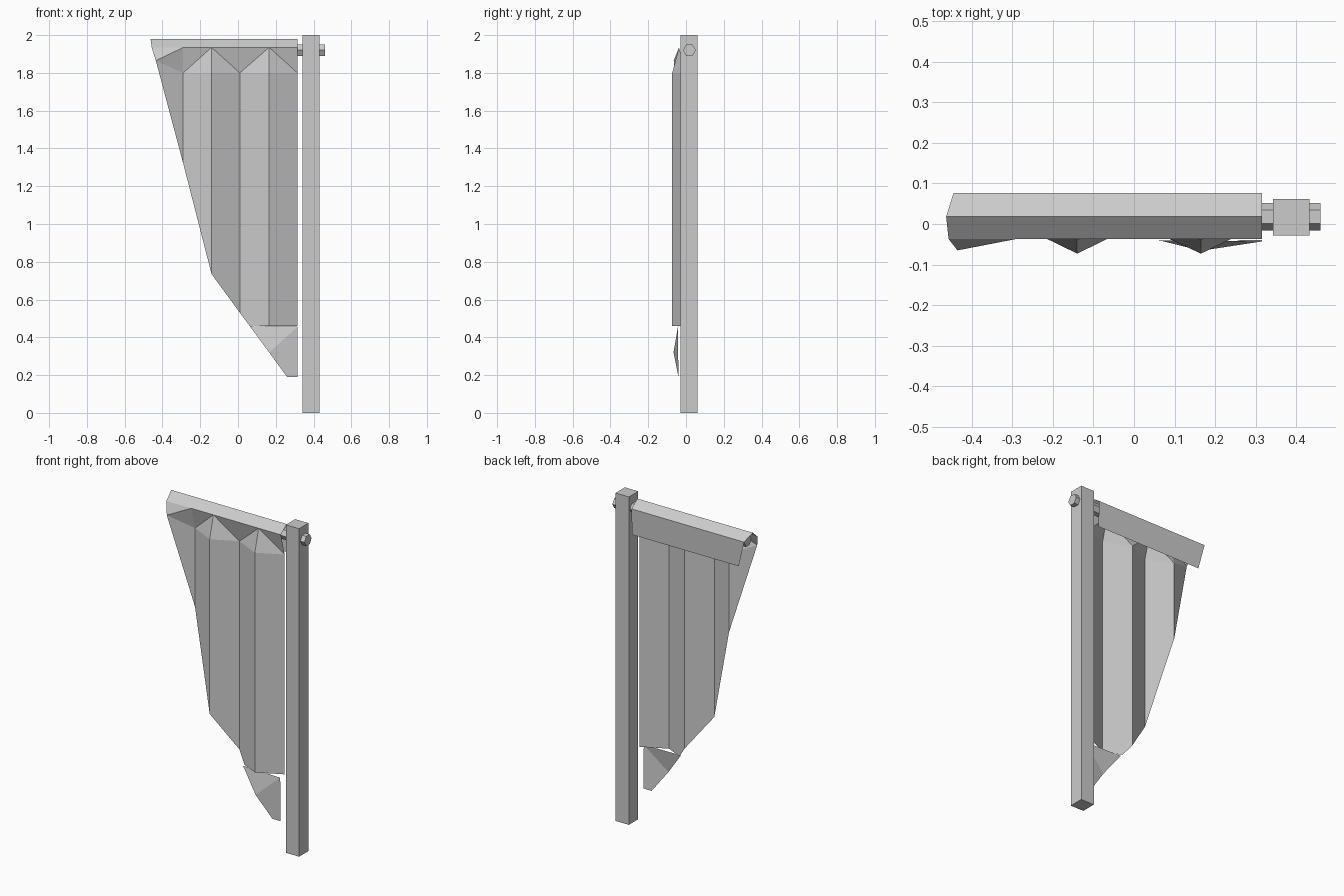
import bpy
import bmesh
import math

cube = bpy.data.objects.get("Cube")
if cube:
    bpy.data.objects.remove(cube, do_unlink=True)

grey = bpy.data.materials.new("plain_grey")
grey.use_nodes = True
grey.diffuse_color = (0.6, 0.6, 0.6, 1)
grey.node_tree.nodes["Principled BSDF"].inputs["Base Color"].default_value = (0.6, 0.6, 0.6, 1)


def sheet(name, points, faces):
    """Cloth panel from named corner points, faces wound to look outward."""
    bm = bmesh.new()
    verts = {key: bm.verts.new(co) for key, co in points.items()}
    for face in faces:
        bm.faces.new([verts[key] for key in face.split()])
    mesh = bpy.data.meshes.new(name)
    bm.to_mesh(mesh)
    bm.free()
    obj = bpy.data.objects.new(name, mesh)
    bpy.context.collection.objects.link(obj)
    mesh.materials.append(grey)
    return obj


# Square upright post
bpy.ops.mesh.primitive_cube_add(size=1, location=(0.387, 0.017, 1))
post = bpy.context.object
post.name = "post"
post.scale = (0.09, 0.09, 2)
post.data.materials.append(grey)

# Six-sided rod through the post, flat on top
bpy.ops.mesh.primitive_cylinder_add(vertices=6, radius=0.034, depth=0.89,
                                    location=(0.015, 0.018, 1.92),
                                    rotation=(0, math.pi / 2, 0))
rod = bpy.context.object
rod.name = "rod"
rod.data.materials.append(grey)

# Cloth folded over the rod: front rim, ridge, back shoulder, back hem
RIGHT = 0.315
fold = [(-0.457, -0.037, 1.935), (-0.463, 0.018, 1.98),
        (-0.445, 0.076, 1.94), (-0.405, 0.07, 1.78)]
points = {}
for i, (x, y, z) in enumerate(fold):
    points[f"l{i}"] = (x, y, z)
    points[f"r{i}"] = (RIGHT, y, z)
sheet("top_fold", points, [f"l{i} r{i} r{i + 1} l{i + 1}" for i in range(3)])

# Hanging cloth with pleats: peaks come forward, valleys go back
RIM, PEAK, VALLEY = -0.037, -0.073, 0.0
TOP, GATHER, HEM = 1.935, 1.8, 0.46
pleats = {
    # straight rim
    "rim_a": (-0.457, RIM, TOP), "rim_b": (-0.29, RIM, TOP),
    "rim_c": (-0.14, RIM, TOP), "rim_d": (0.165, RIM, TOP),
    "rim_e": (RIGHT, RIM, TOP),
    # gathered line
    "side": (-0.435, -0.065, 1.865),
    "v1": (-0.29, VALLEY, GATHER), "p1": (-0.14, PEAK, GATHER),
    "v2": (0.01, VALLEY, GATHER), "p2": (0.165, PEAK, GATHER),
    "v3": (RIGHT, VALLEY, GATHER),
    # slanting lower edge
    "v1_low": (-0.29, VALLEY, 1.32), "p1_low": (-0.14, PEAK, 0.735),
    "v2_low": (0.01, VALLEY, 0.53), "corner": (0.062, -0.025, HEM),
    "p2_low": (0.165, PEAK, HEM), "v3_low": (RIGHT, VALLEY, HEM),
}
sheet("pleated_cloth", pleats, [
    "rim_a side rim_b", "side v1 rim_b", "rim_b v1 rim_c",
    "rim_c v1 p1", "rim_c p1 v2", "rim_c v2 rim_d",
    "rim_d v2 p2", "rim_d p2 v3", "rim_d v3 rim_e",
    "side v1_low v1", "v1 v1_low p1_low p1", "p1 p1_low v2_low v2",
    "v2 v2_low corner p2_low p2", "p2 p2_low v3_low v3",
])

# Folded tail below the hem
tail = {
    "left": (0.062, -0.04, HEM), "right": (RIGHT, -0.043, 0.456),
    "bulge": (0.165, -0.066, 0.32),
    "tip": (0.26, -0.04, 0.19), "tip_right": (RIGHT, -0.04, 0.19),
}
sheet("cloth_tail", tail, ["left bulge right", "bulge tip tip_right right"])
